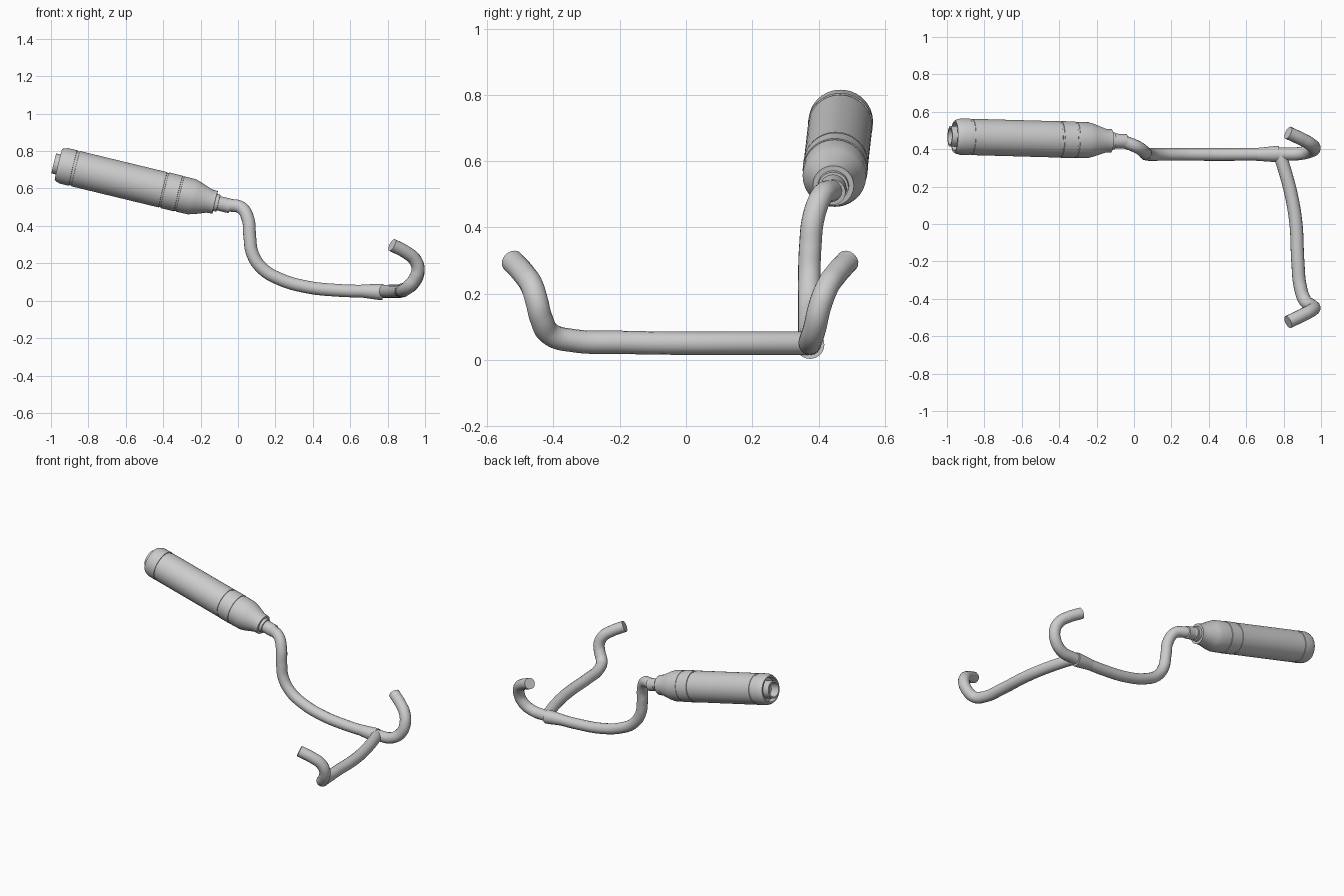
import bpy, bmesh, math
from mathutils import Vector

cube = bpy.data.objects.get("Cube")
if cube:
    bpy.data.objects.remove(cube, do_unlink=True)

steel = bpy.data.materials.new("brushed_steel")
steel.use_nodes = True
COLOUR = (0.6, 0.6, 0.6, 1)
steel.diffuse_color = COLOUR
steel.node_tree.nodes["Principled BSDF"].inputs["Base Color"].default_value = COLOUR


def finish(obj):
    bpy.ops.object.select_all(action="DESELECT")
    obj.select_set(True)
    bpy.context.view_layer.objects.active = obj
    if obj.type == "CURVE":
        bpy.ops.object.convert(target="MESH")
        obj = bpy.context.object
    bpy.ops.object.shade_smooth_by_angle(angle=math.radians(30))
    return obj


def pipe(name, points, radius):
    """Round capped tube through the points."""
    curve = bpy.data.curves.new(name, "CURVE")
    curve.dimensions = "3D"
    curve.bevel_depth = radius
    curve.bevel_resolution = 6
    curve.resolution_u = 10
    curve.use_fill_caps = True
    spline = curve.splines.new("BEZIER")
    spline.bezier_points.add(len(points) - 1)
    for bp, co in zip(spline.bezier_points, points):
        bp.co = co
        bp.handle_left_type = bp.handle_right_type = "AUTO"
    obj = bpy.data.objects.new(name, curve)
    bpy.context.collection.objects.link(obj)
    curve.materials.append(steel)
    return finish(obj)


def lathe(name, profile, origin, direction, sides=48):
    """Turn (distance, radius) pairs around an axis."""
    mesh = bpy.data.meshes.new(name)
    bm = bmesh.new()
    rings = []
    for s, r in profile:
        rings.append([bm.verts.new((r * math.cos(a), r * math.sin(a), s))
                      for a in (2 * math.pi * i / sides for i in range(sides))])
    for a, b in zip(rings, rings[1:]):
        for i in range(sides):
            j = (i + 1) % sides
            bm.faces.new((a[i], a[j], b[j], b[i]))
    bm.faces.new(rings[0])
    bm.faces.new(rings[-1])
    bmesh.ops.recalc_face_normals(bm, faces=bm.faces)
    bm.to_mesh(mesh)
    bm.free()
    mesh.materials.append(steel)
    obj = bpy.data.objects.new(name, mesh)
    obj.location = origin
    obj.rotation_euler = Vector(direction).to_track_quat("Z", "Y").to_euler()
    bpy.context.collection.objects.link(obj)
    return finish(obj)


# Silencer: tail cap, body, front band, cone and inlet
tail = Vector((-0.96, 0.468, 0.728))
axis = Vector((0.715, -0.02, -0.173)).normalized()
lathe("silencer_body", [
    (0.03, 0.072), (0.0, 0.076), (0.0, 0.085), (0.012, 0.092), (0.03, 0.097),
    (0.08, 0.098), (0.081, 0.094), (0.095, 0.094), (0.096, 0.097),
    (0.575, 0.097), (0.576, 0.094), (0.585, 0.094), (0.586, 0.098),
    (0.66, 0.098), (0.661, 0.095), (0.67, 0.095), (0.671, 0.097),
    (0.735, 0.096), (0.765, 0.088), (0.83, 0.064), (0.862, 0.062),
    (0.862, 0.05)], tail, axis)
lathe("tail_tip", [
    (0.08, 0.055), (-0.025, 0.055), (-0.025, 0.045), (0.06, 0.042)], tail, axis)
lathe("inlet_stub", [
    (0.84, 0.048), (0.88, 0.046), (0.881, 0.039), (0.945, 0.039)], tail, axis)

# Link pipe from the silencer down to the collector
pipe("link_pipe", [
    (-0.1, 0.452, 0.515), (-0.04, 0.435, 0.51), (0.02, 0.41, 0.495),
    (0.055, 0.385, 0.43), (0.063, 0.375, 0.34), (0.078, 0.372, 0.25),
    (0.13, 0.372, 0.172), (0.22, 0.372, 0.117), (0.36, 0.372, 0.075),
    (0.54, 0.372, 0.055), (0.75, 0.374, 0.05)], 0.034)

# Collector sleeve where both headers join
lathe("collector", [(0.0, 0.034), (0.1, 0.043), (0.12, 0.043)],
      (0.655, 0.372, 0.052), (1, 0.02, -0.05))

# Header pipes
pipe("rear_header", [
    (0.7, 0.374, 0.05), (0.8, 0.374, 0.05), (0.88, 0.376, 0.058),
    (0.94, 0.389, 0.098), (0.963, 0.405, 0.165), (0.943, 0.428, 0.223),
    (0.9, 0.452, 0.258), (0.824, 0.488, 0.298)], 0.035)
pipe("front_header", [
    (0.775, 0.38, 0.05), (0.802, 0.3, 0.05), (0.842, 0.15, 0.05),
    (0.866, 0.0, 0.05), (0.876, -0.2, 0.053), (0.89, -0.34, 0.058),
    (0.915, -0.41, 0.078), (0.95, -0.437, 0.125), (0.962, -0.45, 0.175),
    (0.943, -0.465, 0.223), (0.9, -0.488, 0.258), (0.824, -0.524, 0.298)], 0.035)
